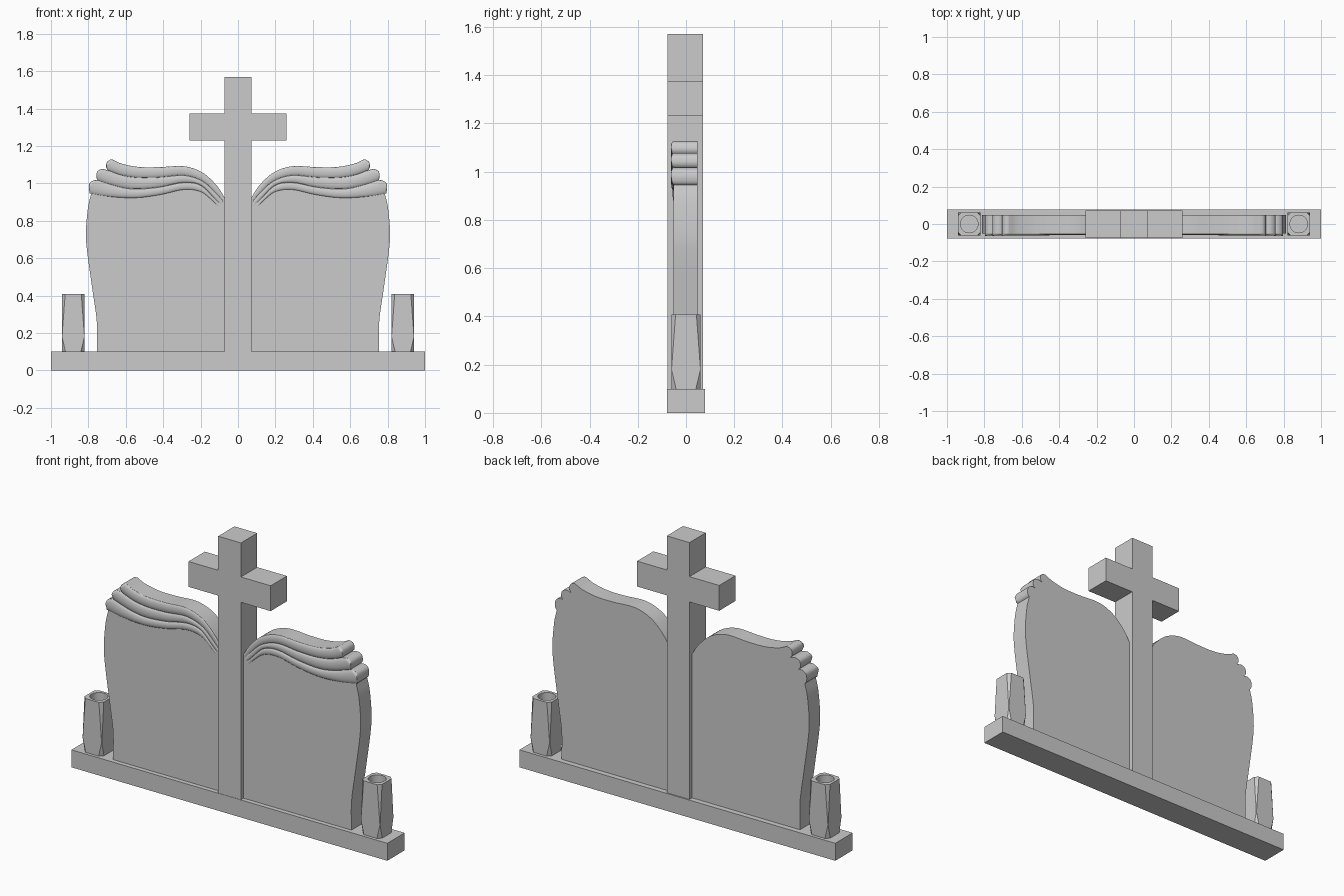
import bpy, bmesh, math
from mathutils import Vector

if "Cube" in bpy.data.objects:
    bpy.data.objects.remove(bpy.data.objects["Cube"])


def spline(pts, n=6):
    """Catmull-Rom curve through 2D points, n steps per span."""
    p = [Vector(q) for q in pts]
    p = [2 * p[0] - p[1]] + p + [2 * p[-1] - p[-2]]
    out = []
    for i in range(1, len(p) - 2):
        a, b, c, d = p[i - 1:i + 3]
        for k in range(n):
            t = k / n
            out.append(0.5 * (2 * b + (c - a) * t + (2 * a - 5 * b + 4 * c - d) * t * t
                              + (3 * b - a - 3 * c + d) * t ** 3))
    return out + [p[-2]]


def finish(name, bm, smooth=False, mirror=False):
    bmesh.ops.remove_doubles(bm, verts=bm.verts, dist=1e-5)
    bmesh.ops.recalc_face_normals(bm, faces=bm.faces)
    me = bpy.data.meshes.new(name)
    bm.to_mesh(me)
    bm.free()
    ob = bpy.data.objects.new(name, me)
    bpy.context.collection.objects.link(ob)
    if smooth:
        bpy.ops.object.select_all(action='DESELECT')
        ob.select_set(True)
        bpy.context.view_layer.objects.active = ob
        bpy.ops.object.shade_smooth_by_angle(angle=math.radians(30))
    if mirror:
        ob.modifiers.new("mirror", 'MIRROR').use_mirror_merge = False
    return ob


def prism(name, outline, y0, y1, **kw):
    """Extrude an x/z outline from y0 to y1."""
    bm = bmesh.new()
    face = bm.faces.new([bm.verts.new((x, y0, z)) for x, z in outline])
    ext = bmesh.ops.extrude_face_region(bm, geom=[face])
    new = [g for g in ext['geom'] if isinstance(g, bmesh.types.BMVert)]
    bmesh.ops.translate(bm, verts=new, vec=(0, y1 - y0, 0))
    if not face.is_valid or len(bm.faces) < len(outline) + 2:
        bm.faces.new([v for v in bm.verts if v not in new])
    return finish(name, bm, **kw)


# Base and cross
prism("base", [(-1, 0), (1, 0), (1, 0.1), (-1, 0.1)], -0.078, 0.078)
half = [(0.072, 0.1), (0.072, 1.23), (0.26, 1.23), (0.26, 1.375), (0.072, 1.375), (0.072, 1.57)]
prism("cross", half + [(-x, z) for x, z in reversed(half)], -0.076, 0.071)

# Page curves, top to bottom, each from the outer edge inwards
curves = [
    [(0.67, 1.127), (0.62, 1.105), (0.53, 1.088), (0.42, 1.087),
     (0.29, 1.092), (0.19, 1.058), (0.115, 0.99), (0.072, 0.925)],
    [(0.69, 1.068), (0.62, 1.043), (0.53, 1.03), (0.42, 1.032),
     (0.29, 1.043), (0.19, 1.012), (0.12, 0.95), (0.08, 0.905)],
    [(0.745, 1.015), (0.65, 0.985), (0.55, 0.97), (0.42, 0.98),
     (0.29, 1.005), (0.2, 0.99), (0.13, 0.925), (0.095, 0.89)],
    [(0.785, 0.945), (0.68, 0.928), (0.55, 0.922), (0.42, 0.938),
     (0.29, 0.966), (0.2, 0.955), (0.14, 0.91), (0.11, 0.878)],
]
# Rounded page ends: tip, upper points, lower points
ends = [
    ((0.705, 1.1), [(0.70, 1.115), (0.688, 1.124)], [(0.705, 1.088), (0.70, 1.077)]),
    ((0.757, 1.048), [(0.75, 1.066), (0.725, 1.077)], [(0.757, 1.033), (0.752, 1.022)]),
    ((0.797, 0.985), [(0.79, 1.005), (0.768, 1.017)], [(0.797, 0.967), (0.793, 0.953)]),
]

# Book slab with wavy side, scalloped corner and curved top
side = [(0.755, 0.1), (0.755, 0.26), (0.778, 0.43), (0.806, 0.63),
        (0.813, 0.74), (0.802, 0.87), (0.785, 0.945)]
outline = [Vector((0.072, 0.1))] + spline(side)
for i in (2, 1, 0):
    tip, nose, chin = ends[i]
    outline += spline([curves[i + 1][0]] + chin[::-1] + [tip] + nose + [curves[i][0]], 4)[1:]
outline += spline(curves[0])[1:]
prism("book_slab", outline, -0.052, 0.047, smooth=True, mirror=True)

# Rounded page rolls on the front of the slab
M = 10
for i, (tip, nose, chin) in enumerate(ends):
    upper = spline([tip] + nose + curves[i])
    lower = spline([tip] + chin + curves[i + 1])
    bm = bmesh.new()
    rings = []
    for j, (u, l) in enumerate(zip(upper, lower)):
        bulge = 0.013 - 0.009 * (j / len(upper)) ** 2
        ring = []
        for k in range(M + 1):
            a = math.pi * k / M
            p = u.lerp(l, (1 - math.cos(a)) / 2)
            ring.append(bm.verts.new((p.x, -0.05 - bulge * math.sin(a), p.y)))
        rings.append(ring)
    for r, s in zip(rings, rings[1:]):
        for k in range(M + 1):
            n = (k + 1) % (M + 1)
            bm.faces.new((r[k], r[n], s[n], s[k]))
    bm.faces.new(rings[-1])
    finish(f"page_roll_{i + 1}", bm, smooth=True, mirror=True)

# Vases: square blocks with tapering corner cuts and a round hole
CX, H = 0.881, 0.061
bm = bmesh.new()


def loop(pts, z):
    return [bm.verts.new((CX + x, y, z)) for x, y in pts]


def octagon(cut):
    k = H - cut
    return [(H, -k), (H, k), (k, H), (-k, H), (-H, k), (-H, -k), (-k, -H), (k, -H)]


def skin(a, b):
    for k in range(len(a)):
        n = (k + 1) % len(a)
        bm.faces.new((a[k], a[n], b[n], b[k]))


def edges(ring):
    return [bm.edges.get((ring[k - 1], ring[k])) for k in range(len(ring))]


circle = [(0.047 * math.cos(math.tau * k / 32), 0.047 * math.sin(math.tau * k / 32))
          for k in range(32)]
low, mid, top = loop(octagon(0.02), 0.1), loop(octagon(0.001), 0.18), loop(octagon(0.018), 0.408)
rim, floor = loop(circle, 0.408), loop(circle, 0.358)
skin(low, mid)
skin(mid, top)
skin(rim, floor)
bm.faces.new(low)
bm.faces.new(floor)
bmesh.ops.triangle_fill(bm, use_beauty=True, edges=edges(top) + edges(rim))
finish("vase", bm, smooth=True, mirror=True)
